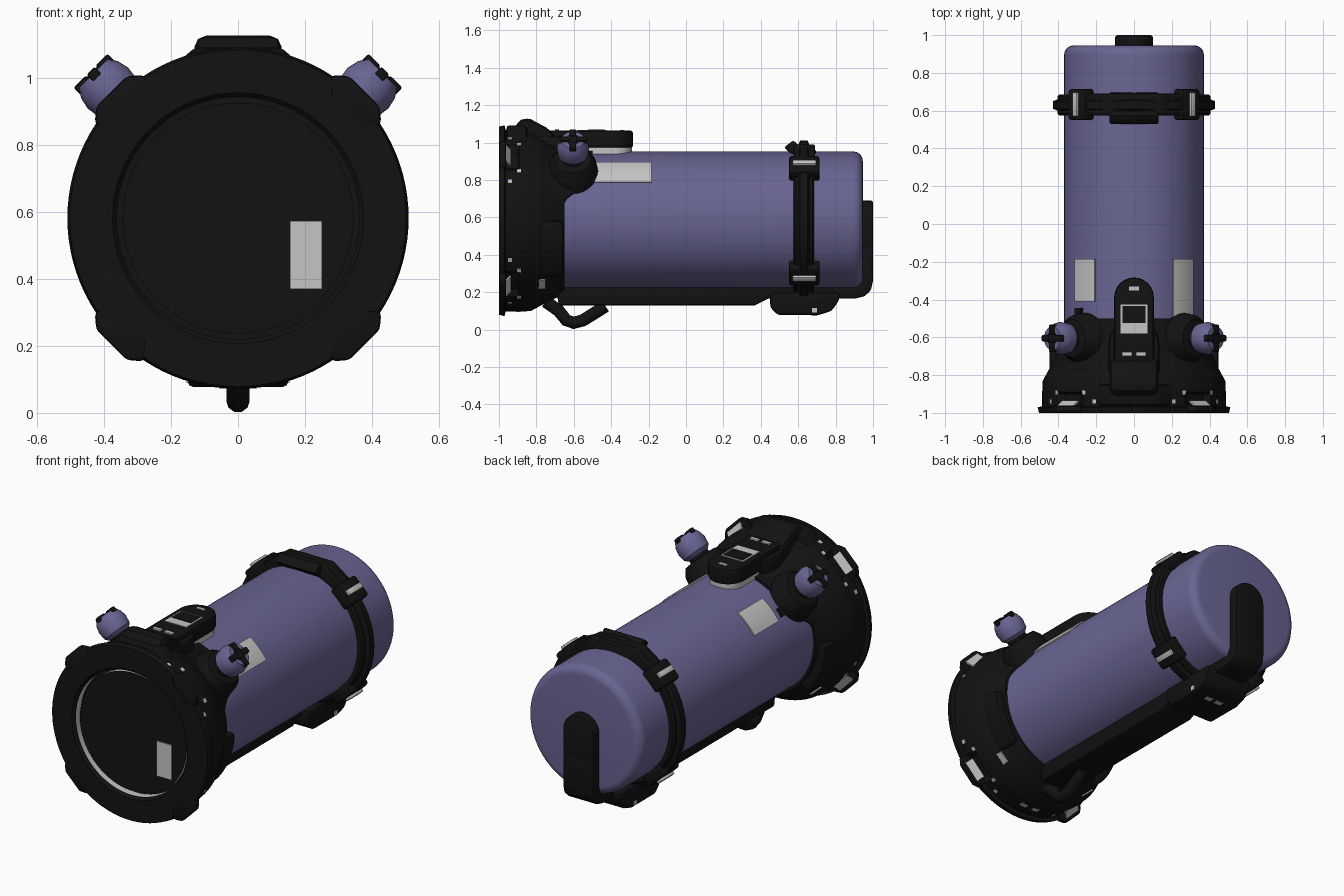
import bpy, bmesh
from math import sin, cos, pi, radians
from mathutils import Matrix, Vector

if "Cube" in bpy.data.objects:
    bpy.data.objects.remove(bpy.data.objects["Cube"])

CZ = 0.582                     # height of the main axis
DIAGONALS = (45, 135, 225, 315)
made = []


def material(name, r, g, b):
    m = bpy.data.materials.new(name)
    m.use_nodes = True
    m.diffuse_color = (r, g, b, 1)
    m.node_tree.nodes["Principled BSDF"].inputs["Base Color"].default_value = (r, g, b, 1)
    return m


BLACK = material("matte black", 0.006, 0.006, 0.006)
PURPLE = material("dusty purple", 0.14, 0.13, 0.29)
LIGHT = material("light grey", 0.56, 0.56, 0.56)


def matrix(x, y, z, origin):
    return Matrix.Translation(origin) @ Matrix((x, y, z)).transposed().to_4x4()


def frame(deg, y=0):
    """Local x runs around the axis, y outward, z along the axis to the back."""
    a = radians(deg)
    return matrix((-sin(a), 0, cos(a)), (cos(a), 0, sin(a)), (0, 1, 0), (0, y, CZ))


def outward(deg, y):
    """Local z points outward from the main axis."""
    a = radians(deg)
    return matrix((-sin(a), 0, cos(a)), (0, -1, 0), (cos(a), 0, sin(a)), (0, y, CZ))


SIDE = matrix((0, 1, 0), (0, 0, 1), (1, 0, 0), (0, 0, 0))   # profile in y and z
PLAN = Matrix.Identity(4)                                  # profile in x and y


def finish(name, bm, mat, mtx):
    bmesh.ops.recalc_face_normals(bm, faces=bm.faces)
    bm.transform(mtx)
    me = bpy.data.meshes.new(name)
    bm.to_mesh(me)
    bm.free()
    me.materials.append(mat)
    ob = bpy.data.objects.new(name, me)
    bpy.context.collection.objects.link(ob)
    made.append(ob)
    return ob


def solid(name, pts, lo, hi, mat, mtx=PLAN, bevel=0.0):
    """Extrude a flat outline from lo to hi along local z."""
    bm = bmesh.new()
    face = bm.faces.new([bm.verts.new((x, y, lo)) for x, y in pts])
    new = bmesh.ops.extrude_face_region(bm, geom=[face])["geom"]
    bmesh.ops.translate(bm, vec=(0, 0, hi - lo),
                        verts=[v for v in new if isinstance(v, bmesh.types.BMVert)])
    bmesh.ops.recalc_face_normals(bm, faces=bm.faces)
    if bevel:
        edges = [e for e in bm.edges if e.calc_face_angle(0) > radians(30)]
        bmesh.ops.bevel(bm, geom=edges, offset=bevel, segments=2, profile=0.5,
                        affect="EDGES", clamp_overlap=True)
    return finish(name, bm, mat, mtx)


def rect(w, lo, hi, cx=0):
    return [(cx - w, lo), (cx + w, lo), (cx + w, hi), (cx - w, hi)]


def capsule(w, lo, hi, both=True):
    top = [(w * cos(i * pi / 12), hi - w + w * sin(i * pi / 12)) for i in range(13)]
    low = [(-x, lo + hi - y) for x, y in top] if both else [(-w, lo), (w, lo)]
    return top + low


def arc_band(half_deg, r0, r1):
    angles = [radians(half_deg * (i / 4 - 1)) for i in range(9)]
    return ([(r1 * sin(a), r1 * cos(a)) for a in angles]
            + [(r0 * sin(a), r0 * cos(a)) for a in reversed(angles)])


def revolve(name, profile, mat, mtx=None, n=64):
    """Turn (height, radius) pairs around local z; profile may depend on angle."""
    bm = bmesh.new()
    rows = []
    for i in range(n):
        a = 2 * pi * i / n
        pts = profile(i) if callable(profile) else profile
        rows.append([bm.verts.new((r * sin(a), r * cos(a), h)) for h, r in pts])
    for i in range(n):
        p, q = rows[i], rows[(i + 1) % n]
        for k in range(len(p) - 1):
            bm.faces.new((p[k], p[k + 1], q[k + 1], q[k]))
    bmesh.ops.remove_doubles(bm, verts=bm.verts, dist=1e-5)
    return finish(name, bm, mat, frame(0) if mtx is None else mtx)


# Main tube with a rounded back
R = 0.37
corner = [(0.895 + 0.05 * sin(i * pi / 12), 0.32 + 0.05 * cos(i * pi / 12)) for i in range(7)]
revolve("body_tube", [(-0.8, R)] + corner + [(0.945, 0)], PURPLE)


# Front collar: notched flange, tapering shroud that reaches further back on top
def collar_profile(i):
    a = 2 * pi * i / 96
    t = max(0, min(1, (CZ + R * sin(a) - 0.69) / 0.11))
    back = -0.65 + 0.15 * t
    notch = 0.46 if 10 <= i % 24 <= 14 else 1
    pts = [(-0.94, 0.362), (-0.985, 0.362), (-1, 0.375), (-1, 0.503), (-0.97, 0.51),
           (-0.965, 0.486), (-0.9, 0.486)]
    pts = [(h, min(r, notch)) for h, r in pts]
    return pts + [(-0.89, 0.486), (-0.83, 0.483), (-0.76, 0.445), (-0.68, 0.405),
                  (back, 0.384), (back, 0.36)]


revolve("front_collar", collar_profile, BLACK, n=96)
revolve("window_rim_outer", [(-0.984, 0.3605), (-0.94, 0.3605)], LIGHT, n=96)
revolve("window_rim_inner", [(-0.966, 0.346), (-0.94, 0.346)], LIGHT, n=96)
revolve("front_window", [(-0.942, 0.362), (-0.942, 0.345), (-0.968, 0.345), (-0.968, 0)], BLACK, n=96)
solid("window_label", rect(0.048, -0.212, -0.008, -0.203), -0.974, -0.967, LIGHT, frame(90))

# Corner bumpers with lamps on their backs
for d in DIAGONALS:
    solid("corner_bumper", [(-0.1, 0.4), (0.1, 0.4), (0.1, 0.505), (0.064, 0.535),
                            (-0.064, 0.535), (-0.1, 0.505)], -0.997, -0.962, BLACK, frame(d), 0.01)
    tilt = Matrix.Translation((0, 0.496, -0.953)) @ Matrix.Rotation(radians(-35), 4, "X")
    solid("bumper_lamp", rect(0.06, -0.026, 0.026), -0.004, 0.004, LIGHT, frame(d) @ tilt)
    for off, y in ((19.5, -0.94), (12, -0.892)):
        for s in (-1, 1):
            solid("collar_light", rect(0.011, 0.483, 0.489), y - 0.011, y + 0.011,
                  LIGHT, frame(d + s * off))

# Lower collar details
for d in (-48, 228):
    solid("lower_collar_plate", rect(0.035, 0.45, 0.459), -0.79, -0.75, LIGHT, frame(d))
for s in (-5, 5):
    solid("bottom_collar_light", rect(0.022, 0.482, 0.489), -0.91, -0.885, LIGHT, frame(270 + s))
for d in (-22, 202):
    solid("collar_side_panel", arc_band(22, 0.38, 0.447), -0.81, -0.655, BLACK, frame(d), 0.02)

# Purple knobs on black bosses
for d in (45, 135):
    m = outward(d, -0.605)
    revolve("knob_boss", [(0.34, 0.14), (0.43, 0.125), (0.465, 0.1), (0.47, 0.06), (0.5, 0.055)],
            BLACK, m, 32)
    revolve("knob", [(0.485, 0.0), (0.485, 0.06), (0.505, 0.08), (0.55, 0.086), (0.585, 0.078),
                     (0.612, 0.062), (0.612, 0)], PURPLE, m, 32)
    solid("knob_cap", [(0.035 * cos(i * pi / 8), 0.035 * sin(i * pi / 8)) for i in range(16)],
          0.605, 0.618, BLACK, m)
    for q in range(4):
        turn = m @ Matrix.Rotation(q * pi / 2, 4, "Z")
        solid("knob_rib", rect(0.017, 0.02, 0.072), 0.585, 0.623, BLACK, turn, 0.006)

# Control pod on top
solid("pod_gasket", capsule(0.095, -0.86, -0.29), 0.94, 0.975, LIGHT)
solid("control_pod", capsule(0.105, -0.875, -0.283), 0.972, 1.064, BLACK, PLAN, 0.014)
solid("pod_skirt", capsule(0.135, -0.905, -0.5), 0.94, 1.035, BLACK, PLAN, 0.02)
solid("pod_nose", [(-0.93, 1.0), (-0.915, 1.08), (-0.885, 1.132), (-0.83, 1.125),
                   (-0.72, 1.066), (-0.68, 1.0)], -0.13, 0.13, BLACK, SIDE, 0.035)
solid("nose_shoulder", [(-0.25, 0.4), (0.25, 0.4), (0.13, 0.51), (-0.13, 0.51)],
      -0.96, -0.85, BLACK, frame(90), 0.015)
solid("screen_frame", rect(0.072, -0.58, -0.425), 1.06, 1.068, LIGHT)
solid("screen", rect(0.062, -0.525, -0.435), 1.062, 1.071, BLACK)
solid("pod_front_light", rect(0.026, -0.352, -0.332), 1.06, 1.068, LIGHT)
for s in (-1, 1):
    solid("pod_button", rect(0.026, -0.7, -0.678, s * 0.037), 1.065, 1.073, LIGHT)

# Labels on the tube
for d, y0 in ((45, -0.49), (135, -0.41)):
    solid("tube_label", arc_band(11.5, 0.368, 0.377), y0, -0.185, LIGHT, frame(d))
solid("tube_sensor", rect(0.025, 0.36, 0.385), -0.5, -0.445, BLACK, frame(141))

# Rear strap with corner buckles
revolve("rear_strap", [(0.575, 0.36), (0.575, 0.395), (0.585, 0.405), (0.6, 0.405), (0.61, 0.428),
                       (0.65, 0.428), (0.66, 0.405), (0.675, 0.405), (0.685, 0.395), (0.685, 0.36)],
       BLACK, n=48)
for d in DIAGONALS:
    solid("strap_buckle", rect(0.065, 0.36, 0.432), 0.55, 0.715, BLACK, frame(d), 0.014)
    solid("buckle_clip", rect(0.016, 0.425, 0.447), 0.57, 0.695, LIGHT, frame(d), 0.004)
solid("strap_handle", [(0.525, 0.975), (0.575, 1.012), (0.6, 0.985), (0.68, 0.985), (0.7, 0.94),
                       (0.56, 0.94)], -0.13, 0.13, BLACK, SIDE, 0.01)
solid("strap_top_bar", [(-0.29, 0.3), (0.29, 0.3), (0.14, 0.408), (-0.14, 0.408)],
      0.575, 0.69, BLACK, frame(90), 0.01)

# Bottom rail that turns up the back
solid("bottom_rail", [(-0.7, 0.25), (-0.68, 0.13), (0.37, 0.13), (0.44, 0.165), (0.9, 0.165),
                      (0.955, 0.178), (0.988, 0.21), (1, 0.26), (1, 0.45), (0.92, 0.45), (0.92, 0.235)],
      -0.1, 0.1, BLACK, SIDE, 0.012)
solid("rear_riser", capsule(0.1, 0.3, 0.69, False), 0.93, 1.0, BLACK,
      matrix((-1, 0, 0), (0, 0, 1), (0, 1, 0), (0, 0, 0)), 0.012)
solid("clamp_foot", [(0.45, 0.2), (0.45, 0.12), (0.49, 0.078), (0.71, 0.078), (0.78, 0.1),
                     (0.82, 0.16), (0.82, 0.2)], -0.15, 0.15, BLACK, SIDE, 0.015)
for s in (-1, 1):
    solid("foot_light", rect(0.022, 0.67, 0.7, s * 0.035), 0.073, 0.08, LIGHT)
    solid("foot_side_light", [(0.675, 0.09), (0.7, 0.09), (0.7, 0.115), (0.675, 0.115)],
          s * 0.15 - 0.004, s * 0.15 + 0.004, LIGHT, SIDE)

# Hanging loop under the collar
curve = bpy.data.curves.new("front_loop", "CURVE")
curve.dimensions = "3D"
curve.bevel_depth = 0.035
curve.bevel_resolution = 3
curve.use_fill_caps = True
path = [(-0.75, 0.15), (-0.68, 0.1), (-0.64, 0.05), (-0.6, 0.036), (-0.55, 0.05), (-0.43, 0.125)]
spline = curve.splines.new("POLY")
spline.points.add(len(path) - 1)
for p, (y, z) in zip(spline.points, path):
    p.co = (0, y, z, 1)
curve.materials.append(BLACK)
bpy.context.collection.objects.link(bpy.data.objects.new("front_loop", curve))

# Smooth shading with sharp edges kept
bpy.ops.object.select_all(action="DESELECT")
for ob in made:
    ob.select_set(True)
bpy.context.view_layer.objects.active = made[0]
bpy.ops.object.shade_smooth_by_angle(angle=radians(32))
